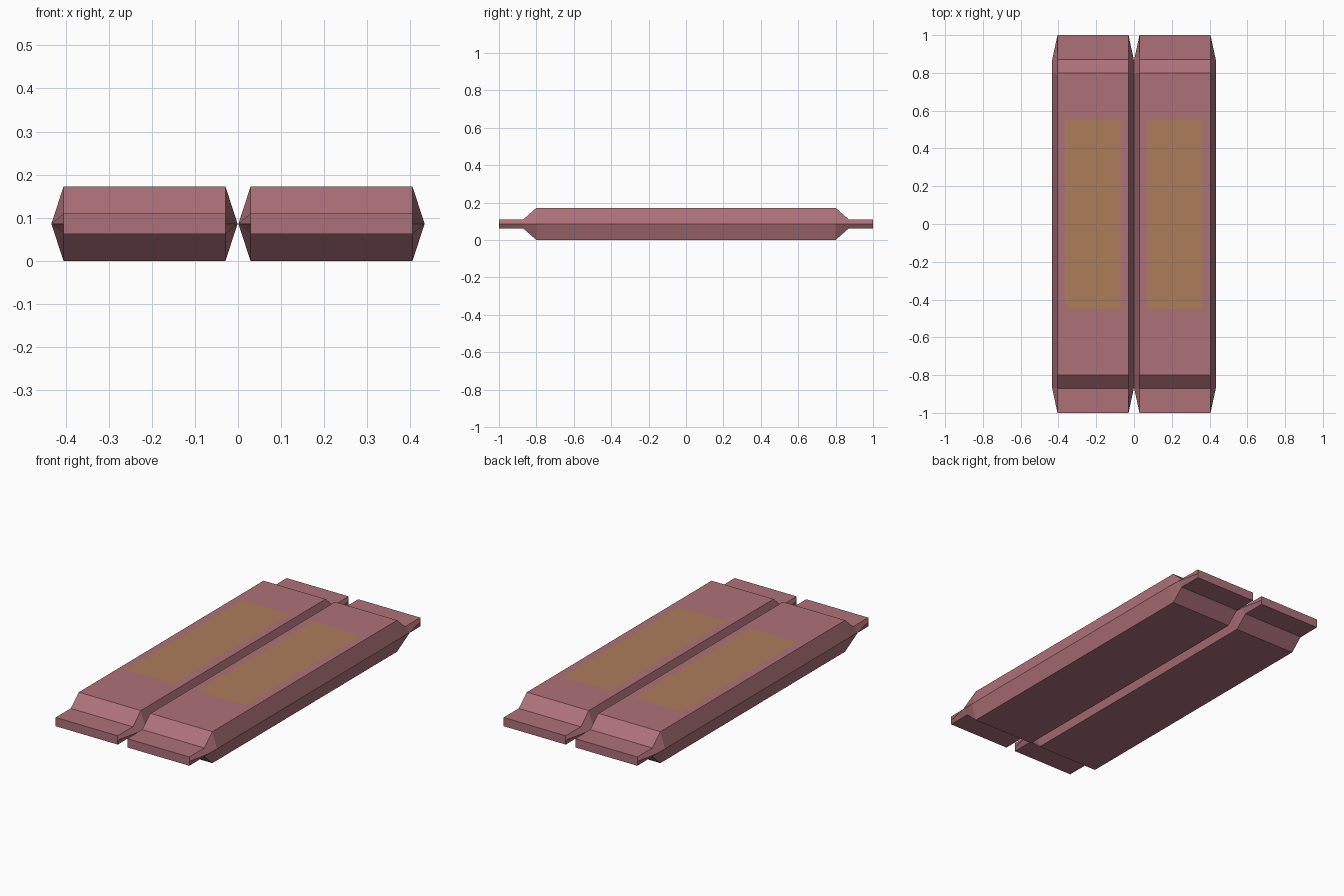
import bpy, bmesh

if "Cube" in bpy.data.objects:
    bpy.data.objects.remove(bpy.data.objects["Cube"])

CX, HALF, FLAT, MID = 0.217, 0.216, 0.188, 0.086


def material(name, color):
    m = bpy.data.materials.new(name)
    m.diffuse_color = (*color, 1)
    m.use_nodes = True
    m.node_tree.nodes["Principled BSDF"].inputs["Base Color"].default_value = m.diffuse_color
    return m


def add_object(name, bm, mat, x):
    mesh = bpy.data.meshes.new(name)
    bm.to_mesh(mesh)
    bm.free()
    mesh.materials.append(mat)
    ob = bpy.data.objects.new(name, mesh)
    ob.location.x = x
    bpy.context.collection.objects.link(ob)


def section(bm, y, half_h, ridge):
    # six-sided cross-section of the wrapper at one y station
    pts = [(-FLAT, -half_h), (FLAT, -half_h), (ridge, 0),
           (FLAT, half_h), (-FLAT, half_h), (-ridge, 0)]
    return [bm.verts.new((x, y, MID + z)) for x, z in pts]


def wrapper(name, x, mat):
    # full body, sloped shoulders, thin crimped end tabs
    stations = [(0.8, MID, HALF), (0.87, 0.024, HALF), (1.0, 0.024, FLAT)]
    stations = [(-y, h, r) for y, h, r in reversed(stations)] + stations
    bm = bmesh.new()
    rings = [section(bm, *s) for s in stations]
    for a, b in zip(rings, rings[1:]):
        for i in range(6):
            j = (i + 1) % 6
            bm.faces.new((a[i], a[j], b[j], b[i]))
    bm.faces.new(rings[0])
    bm.faces.new(rings[-1])
    bmesh.ops.recalc_face_normals(bm, faces=bm.faces)
    add_object(name, bm, mat, x)


def label(name, x, mat):
    # flat printed panel just above the top face
    bm = bmesh.new()
    corners = [(-0.145, -0.45), (0.145, -0.45), (0.145, 0.55), (-0.145, 0.55)]
    bm.faces.new([bm.verts.new((px, py, 2 * MID + 0.001)) for px, py in corners])
    add_object(name, bm, mat, x)


foil = material("wrapper_pink", (0.42, 0.165, 0.19))
print_mat = material("label_tan", (0.42, 0.205, 0.105))
for side, s in (("left", -1), ("right", 1)):
    wrapper(side + "_wrapped_bar", s * CX, foil)
    label(side + "_label", s * CX, print_mat)
